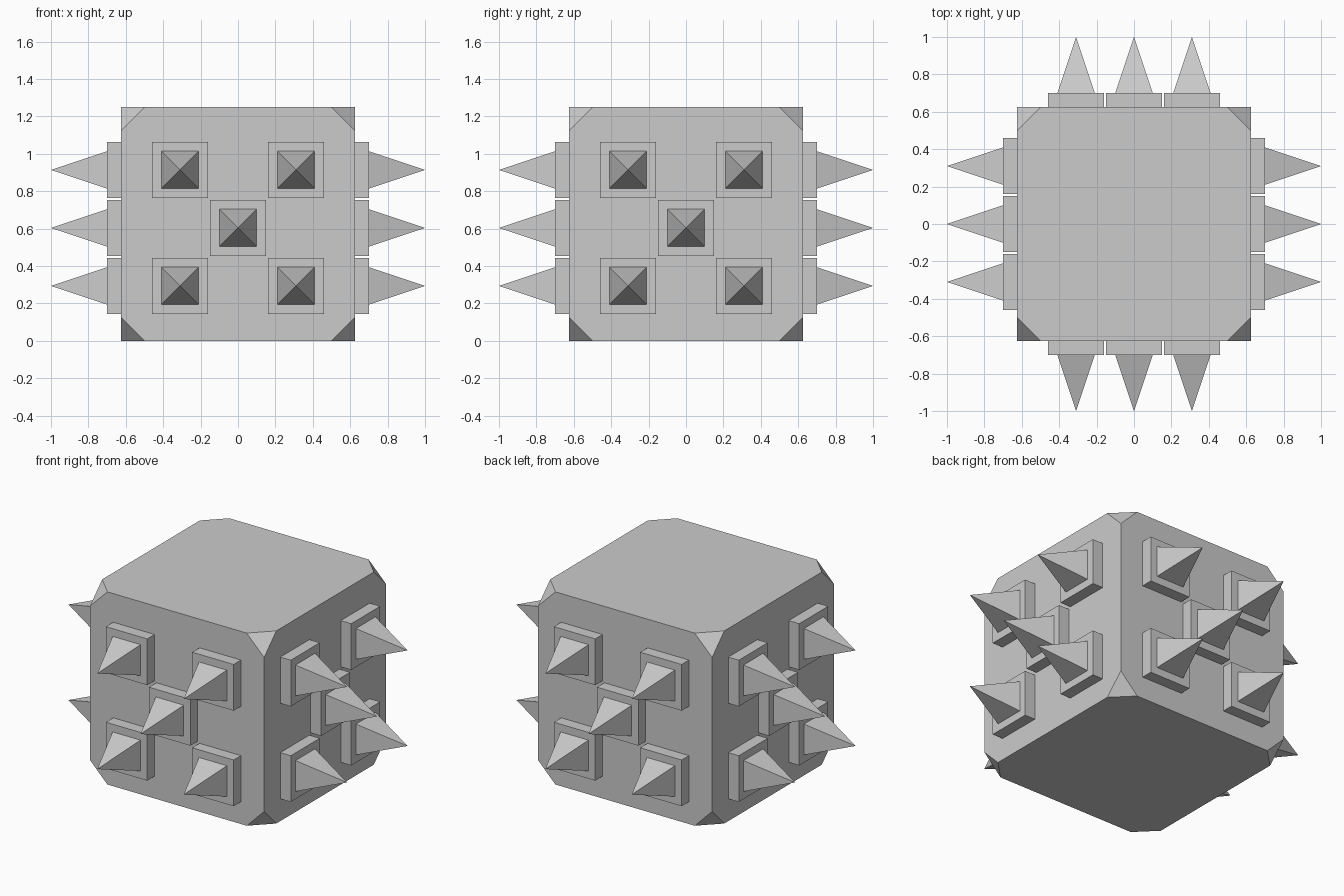
import bpy, bmesh
from math import pi
from mathutils import Matrix, Vector

if "Cube" in bpy.data.objects:
    bpy.data.objects.remove(bpy.data.objects["Cube"])

HALF, CUT = 0.625, 0.125      # body half size and corner cut
MID_Z, STEP = 0.604, 0.31     # centre and spacing of the spike pattern


def finish(bm, name):
    bmesh.ops.recalc_face_normals(bm, faces=bm.faces)
    mesh = bpy.data.meshes.new(name)
    bm.to_mesh(mesh)
    bm.free()
    obj = bpy.data.objects.new(name, mesh)
    bpy.context.collection.objects.link(obj)
    return obj


# Body: cube with its eight corners cut off
bm = bmesh.new()
for sx in (-1, 1):
    for sy in (-1, 1):
        for sz in (-1, 1):
            for axis in range(3):
                p = Vector((sx, sy, sz)) * HALF
                p[axis] *= (HALF - CUT) / HALF
                bm.verts.new(p + Vector((0, 0, HALF)))
bmesh.ops.convex_hull(bm, input=bm.verts)
bmesh.ops.dissolve_limit(bm, angle_limit=0.02, verts=bm.verts, edges=bm.edges)
finish(bm, "body")


# Square mounting plate, facing -y
def plate(bm, x, z):
    m = Matrix.Translation((x, -0.6625, z)) @ Matrix.Diagonal((0.297, 0.075, 0.30, 1))
    bmesh.ops.create_cube(bm, size=1, matrix=m)


# Four-sided spike, facing -y
def spike(bm, x, z):
    m = (Matrix.Translation((x, -0.85, z)) @ Matrix.Rotation(pi / 2, 4, 'X')
         @ Matrix.Rotation(pi / 4, 4, 'Z'))
    bmesh.ops.create_cone(bm, cap_ends=True, segments=4, radius1=0.1 * 2 ** 0.5,
                          radius2=0, depth=0.3, matrix=m)
    bmesh.ops.remove_doubles(bm, verts=bm.verts, dist=1e-4)


# Five plates and spikes on each of the four sides
pattern = [(0, 0), (-1, -1), (1, -1), (-1, 1), (1, 1)]
for i, side in enumerate(("front", "right", "back", "left")):
    for part, build in (("plates", plate), ("spikes", spike)):
        bm = bmesh.new()
        for u, v in pattern:
            build(bm, u * STEP, MID_Z + v * STEP)
        bm.transform(Matrix.Rotation(i * pi / 2, 4, 'Z'))
        finish(bm, f"{side}_{part}")
